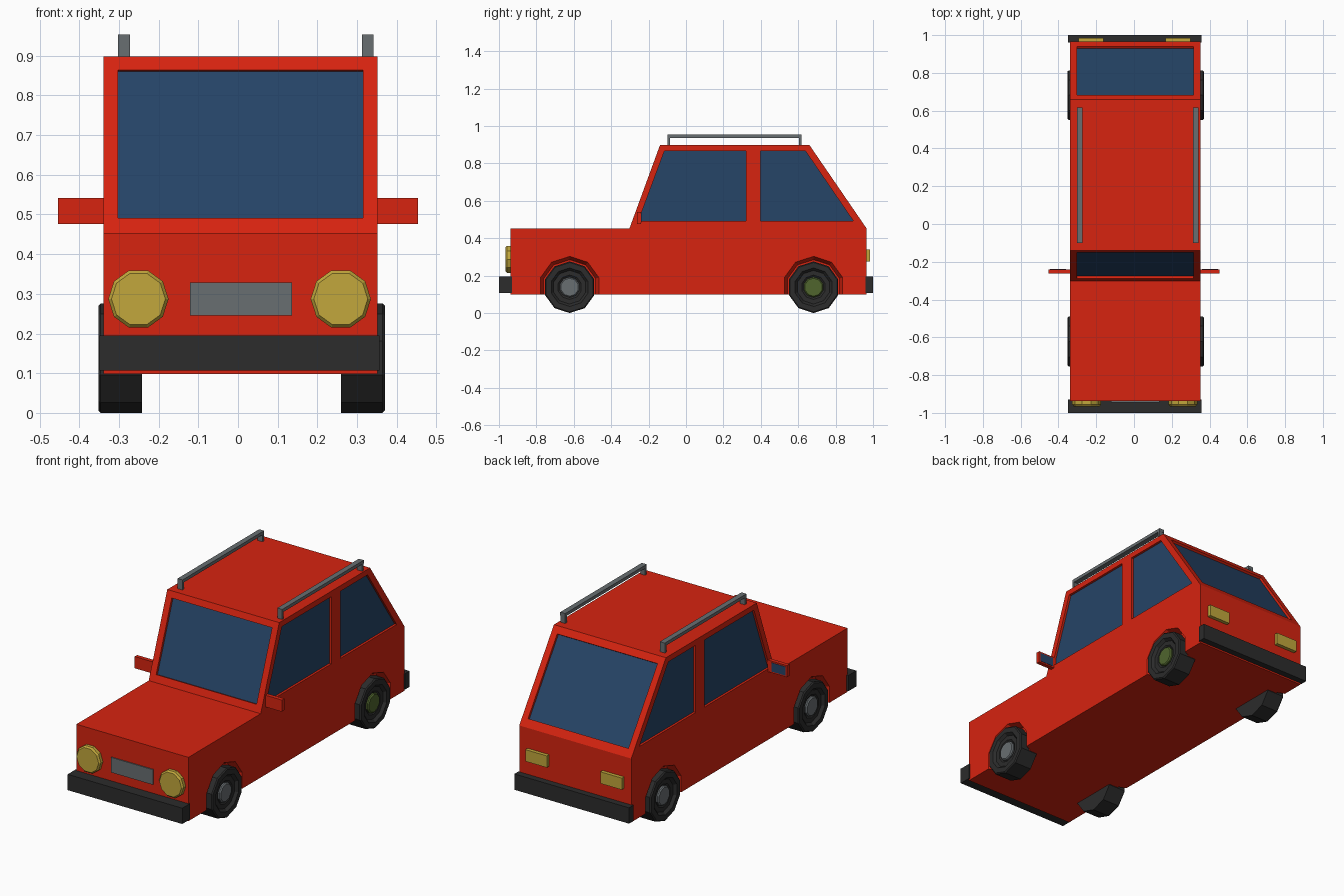
import bpy, bmesh, math
from mathutils import Vector as V

if "Cube" in bpy.data.objects:
    bpy.data.objects.remove(bpy.data.objects["Cube"])


def material(name, r, g, b):
    m = bpy.data.materials.new(name)
    m.diffuse_color = (r, g, b, 1)
    m.use_nodes = True
    m.node_tree.nodes["Principled BSDF"].inputs["Base Color"].default_value = m.diffuse_color
    return m


RED = material("red paint", 0.68, 0.017, 0.005)
GLASS = material("blue glass", 0.019, 0.058, 0.135)
YELLOW = material("yellow lamp", 0.54, 0.39, 0.045)
BLACK = material("black rubber", 0.025, 0.025, 0.025)
GREY = material("grey metal", 0.14, 0.156, 0.165)
GREEN = material("green hub", 0.08, 0.13, 0.027)

CX, HALF = 0.0065, 0.345          # body centre line and half width


def finish(name, bm, mat):
    bmesh.ops.recalc_face_normals(bm, faces=bm.faces)
    me = bpy.data.meshes.new(name)
    bm.to_mesh(me)
    bm.free()
    me.materials.append(mat)
    ob = bpy.data.objects.new(name, me)
    bpy.context.collection.objects.link(ob)
    return ob


def loft(name, rings, mat):
    """Skin equal-length rings of points and cap both ends."""
    bm = bmesh.new()
    rows = [[bm.verts.new(p) for p in ring] for ring in rings]
    n = len(rows[0])
    for a, b in zip(rows, rows[1:]):
        for i in range(n):
            j = (i + 1) % n
            bm.faces.new((a[i], a[j], b[j], b[i]))
    bm.faces.new(rows[0])
    bm.faces.new(rows[-1])
    return finish(name, bm, mat)


def box(name, x0, x1, y0, y1, z0, z1, mat):
    ring = [(x0, y0), (x1, y0), (x1, y1), (x0, y1)]
    return loft(name, [[(x, y, z) for x, y in ring] for z in (z0, z1)], mat)


def turned(name, profile, centre, axis, start, mat, n=10):
    """Ten-sided turned shape: profile of (radius, distance along axis)."""
    axis, up = V(axis), V((0, 0, 1))
    side = up.cross(axis)
    angles = [start + 2 * math.pi * i / n for i in range(n)]
    return loft(name, [[V(centre) + axis * d + (side * math.cos(t) + up * math.sin(t)) * r
                        for t in angles] for r, d in profile], mat)


# Body: one side profile across the full width
profile = [(-0.938, 0.098), (0.965, 0.098), (0.965, 0.453), (0.66, 0.898),
           (-0.139, 0.898), (-0.302, 0.453), (-0.938, 0.453)]
body = loft("car_body", [[(CX + s * HALF, y, z) for y, z in profile] for s in (-1, 1)], RED)
cutters = []


def window(name, pts, normal):
    """Recess in the body with a glass pane at its bottom."""
    n = V(normal).normalized()
    slab = lambda label, a, b, m: loft(label, [[V(p) + n * d for p in pts] for d in (a, b)], m)
    cutters.append(slab("cutter", -0.015, 0.01, RED))
    slab(name, -0.018, -0.013, GLASS)


# Windscreen and rear window on the sloping faces
for name, low, high, ny in (("windscreen", (-0.302, 0.453), (-0.139, 0.898), -1),
                            ("rear_window", (0.965, 0.453), (0.66, 0.898), 1)):
    a, b = V((0, *low)), V((0, *high))
    p, q = a.lerp(b, 0.085), a.lerp(b, 0.925)
    x0, x1 = V((CX - 0.309, 0, 0)), V((CX + 0.309, 0, 0))
    d = b - a
    window(name, [p + x0, p + x1, q + x1, q + x0], (0, ny * d.z, -ny * d.y))

# Side windows and wheel arches
front_pane = [(-0.254, 0.493), (0.32, 0.493), (0.32, 0.867), (-0.115, 0.867)]
rear_pane = [(0.398, 0.493), (0.894, 0.493), (0.638, 0.867), (0.398, 0.867)]
for s, side in ((-1, "left"), (1, "right")):
    x = CX + s * HALF
    window(f"{side}_front_window", [(x, y, z) for y, z in front_pane], (s, 0, 0))
    window(f"{side}_rear_window", [(x, y, z) for y, z in rear_pane], (s, 0, 0))
    for y, end in ((-0.622, "front"), (0.682, "rear")):
        cutters.append(turned("cutter", [(0.146, -0.04), (0.164, 0), (0.164, 0.02)],
                              (x, y, 0.139), (s, 0, 0), math.pi / 2, RED))
        # Wheel with dished rim and hub
        c = (0.009 + s * 0.361, y, 0.138)
        turned(f"{side}_{end}_wheel",
               [(0.138, -0.11), (0.138, -0.006), (0.132, 0), (0.103, 0),
                (0.09, -0.015), (0.065, -0.015), (0.055, -0.022)],
               c, (s, 0, 0), math.pi / 2, BLACK)
        hub = GREEN if (s, end) == (1, "rear") else GREY
        turned(f"{side}_{end}_hub", [(0.054, -0.03), (0.054, -0.014), (0.048, -0.008)],
               c, (s, 0, 0), math.pi / 2, hub)

    # Headlight and tail light
    turned(f"{side}_headlight", [(0.076, -0.01), (0.076, 0.018), (0.068, 0.027)],
           (0.004 + s * 0.255, -0.938, 0.287), (0, -1, 0), 0, YELLOW)
    tx = 0.003 + s * 0.231
    box(f"{side}_tail_light", tx - 0.066, tx + 0.066, 0.955, 0.985, 0.275, 0.34, YELLOW)

    # Door mirror with rear-facing glass
    a, b = sorted((s * 0.335, s * 0.453))
    box(f"{side}_mirror", a, b, -0.262, -0.24, 0.476, 0.541, RED)
    a, b = sorted((s * 0.36, s * 0.445))
    box(f"{side}_mirror_glass", a, b, -0.242, -0.238, 0.484, 0.533, GLASS)

    # Roof rail on two posts
    rx = 0.02 + s * 0.307
    box(f"{side}_roof_rail", rx - 0.015, rx + 0.015, -0.1, 0.618, 0.936, 0.954, GREY)
    for y, end in ((-0.1, "front"), (0.603, "rear")):
        box(f"{side}_{end}_rail_post", rx - 0.015, rx + 0.015, y, y + 0.014, 0.89, 0.937, GREY)

# Cut the window recesses and wheel arches into the body
for c in cutters:
    m = body.modifiers.new("cut", 'BOOLEAN')
    m.operation, m.solver, m.object = 'DIFFERENCE', 'EXACT', c
bpy.context.view_layer.update()
cut_mesh = bpy.data.meshes.new_from_object(body.evaluated_get(bpy.context.evaluated_depsgraph_get()))
body.modifiers.clear()
body.data = cut_mesh
for c in cutters:
    bpy.data.objects.remove(c)

# Bumpers and grille
box("front_bumper", -0.349, 0.357, -1.0, -0.93, 0.107, 0.195, BLACK)
box("rear_bumper", -0.349, 0.357, 0.96, 1.0, 0.107, 0.195, BLACK)
box("grille", -0.121, 0.136, -0.944, -0.936, 0.245, 0.329, GREY)
